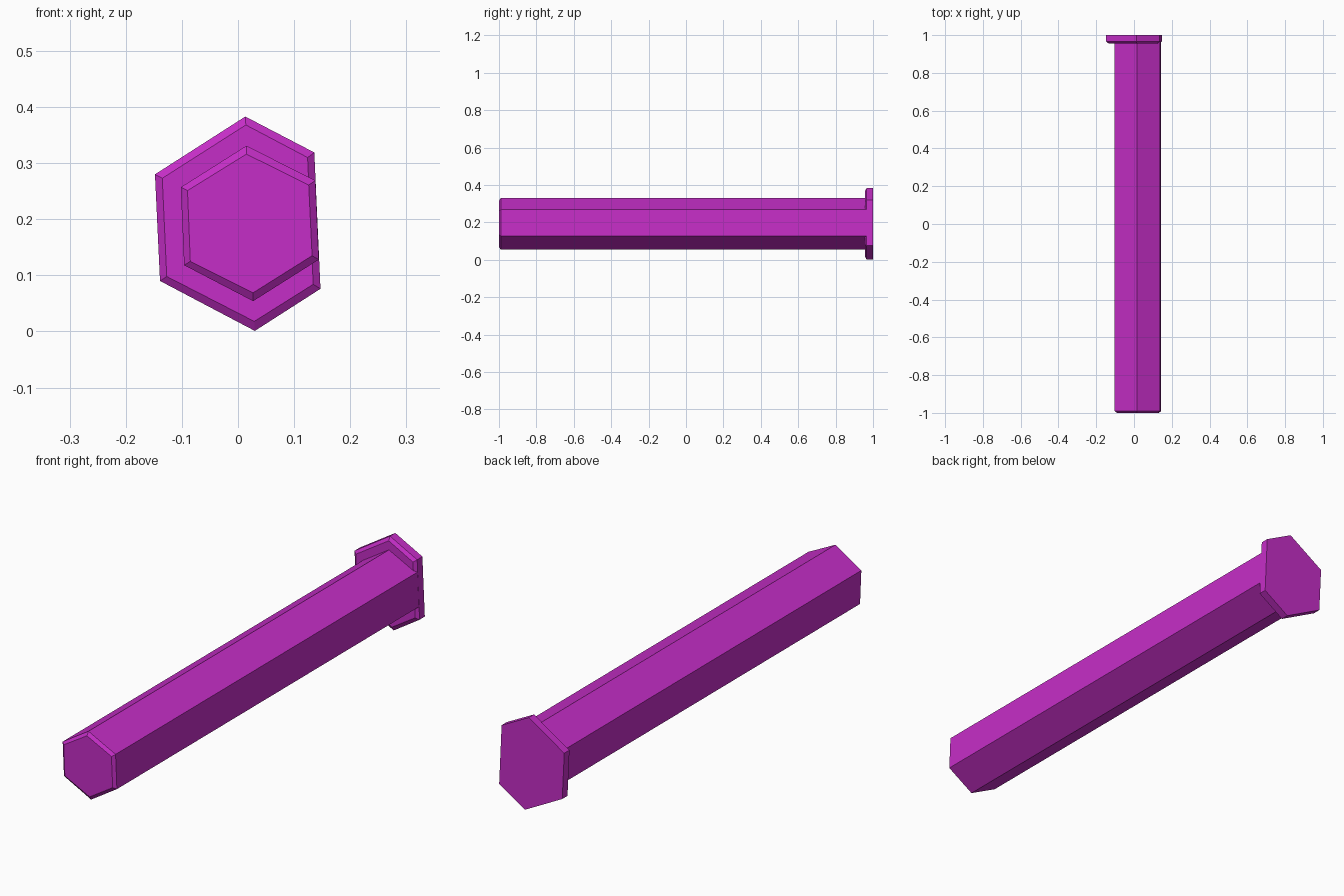
import bpy, bmesh

if "Cube" in bpy.data.objects:
    bpy.data.objects.remove(bpy.data.objects["Cube"])

magenta = bpy.data.materials.new("magenta")
magenta.diffuse_color = (0.56, 0.027, 0.57, 1.0)
magenta.use_nodes = True
magenta.node_tree.nodes["Principled BSDF"].inputs["Base Color"].default_value = magenta.diffuse_color


def bevelled_prism(name, front, outer, y_front, y_shoulder, y_back):
    """Loft along y: small front outline, full outline at the shoulder, full outline at the back."""
    bm = bmesh.new()
    rings = [[bm.verts.new((x, y, z)) for x, z in pts]
             for pts, y in ((front, y_front), (outer, y_shoulder), (outer, y_back))]
    for a, b in zip(rings, rings[1:]):
        for i in range(len(a)):
            j = (i + 1) % len(a)
            bm.faces.new((a[i], a[j], b[j], b[i]))
    bm.faces.new(rings[0])
    bm.faces.new(rings[-1])
    bmesh.ops.recalc_face_normals(bm, faces=bm.faces)
    mesh = bpy.data.meshes.new(name)
    bm.to_mesh(mesh)
    bm.free()
    mesh.materials.append(magenta)
    obj = bpy.data.objects.new(name, mesh)
    bpy.context.collection.objects.link(obj)
    return obj


# Long six-sided shaft with a chamfered front end
bevelled_prism(
    "shaft",
    [(0.015, 0.316), (0.126, 0.261), (0.132, 0.135), (0.027, 0.069), (-0.085, 0.125), (-0.090, 0.251)],
    [(0.015, 0.331), (0.138, 0.269), (0.144, 0.128), (0.027, 0.054), (-0.096, 0.118), (-0.102, 0.257)],
    -1.0, -0.99, 0.966)

# Irregular six-sided head plate, chamfered toward the shaft
bevelled_prism(
    "head",
    [(0.014, 0.368), (0.124, 0.310), (0.134, 0.084), (0.029, 0.018), (-0.127, 0.098), (-0.135, 0.273)],
    [(0.013, 0.383), (0.136, 0.319), (0.147, 0.076), (0.030, 0.001), (-0.139, 0.090), (-0.148, 0.280)],
    0.956, 0.966, 1.0)
